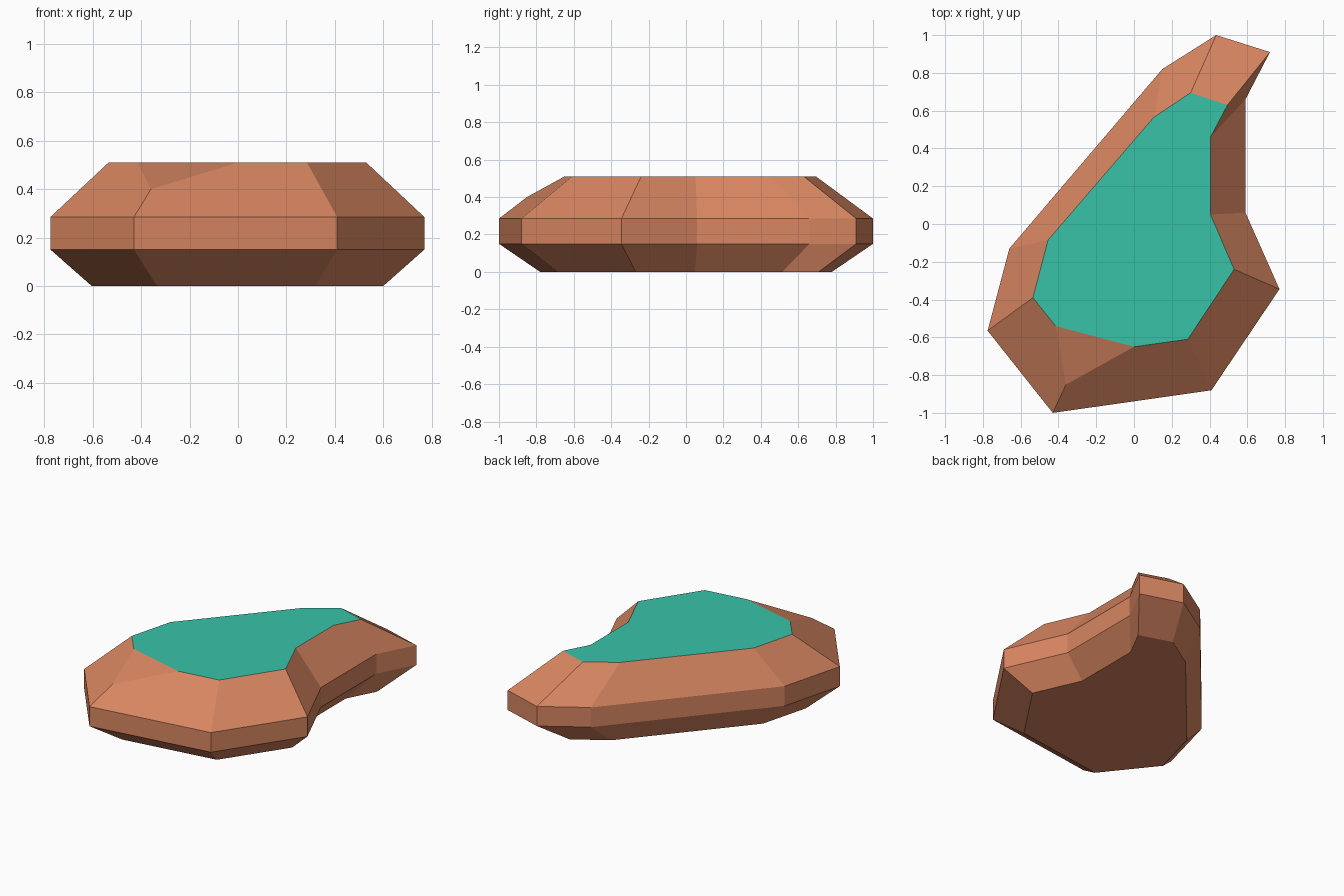
import bpy, bmesh

if "Cube" in bpy.data.objects:
    bpy.data.objects.remove(bpy.data.objects["Cube"])


def material(name, rgb):
    m = bpy.data.materials.new(name)
    m.diffuse_color = (*rgb, 1.0)
    m.use_nodes = True
    m.node_tree.nodes["Principled BSDF"].inputs["Base Color"].default_value = m.diffuse_color
    return m


clay = material("clay rock", (0.686, 0.238, 0.119))
teal = material("teal grass", (0.040, 0.540, 0.392))

# Outline of the rock, counter-clockwise from the front left corner
outline = [(-0.43, -1.0), (0.41, -0.88), (0.77, -0.345), (0.59, 0.06), (0.59, 0.66),
           (0.72, 0.91), (0.435, 1.0), (0.15, 0.82), (-0.66, -0.13), (-0.775, -0.565)]
# Plateau outline, one corner per outline corner
plateau = [(0.0, -0.65), (0.285, -0.61), (0.53, -0.24), (0.405, 0.05), (0.405, 0.46),
           (0.495, 0.63), (0.30, 0.695), (0.105, 0.565), (-0.455, -0.085), (-0.535, -0.39)]
Z_LOW, Z_HIGH, Z_TOP = 0.15, 0.285, 0.51
BASE_SCALE = 0.78

bm = bmesh.new()


def ring(points, z, scale=1.0):
    return [bm.verts.new((x * scale, y * scale, z)) for x, y in points]


base = ring(outline, 0, BASE_SCALE)
low = ring(outline, Z_LOW)
high = ring(outline, Z_HIGH)
top = ring(plateau, Z_TOP)
n = len(outline)

# Underside, tapered skirt and upright band
bm.faces.new(base[::-1])
for lower, upper in ((base, low), (low, high)):
    for i in range(n):
        j = (i + 1) % n
        bm.faces.new((lower[i], lower[j], upper[j], upper[i]))

# Sloping shoulder, with a chipped front left corner
chip = bm.verts.new((-0.36, -0.85, 0.40))
notch = bm.verts.new((-0.415, -0.54, Z_TOP))
for i in range(1, n - 1):
    bm.faces.new((high[i], high[i + 1], top[i + 1], top[i]))
bm.faces.new((high[0], high[1], top[1], top[0], chip))
bm.faces.new((high[-1], high[0], chip, notch, top[-1]))
bm.faces.new((chip, top[0], notch))

# Flat grassy plateau
bm.faces.new(top + [notch]).material_index = 1

bmesh.ops.recalc_face_normals(bm, faces=bm.faces)
mesh = bpy.data.meshes.new("rock_island")
bm.to_mesh(mesh)
bm.free()
mesh.materials.append(clay)
mesh.materials.append(teal)
bpy.context.collection.objects.link(bpy.data.objects.new("rock_island", mesh))
